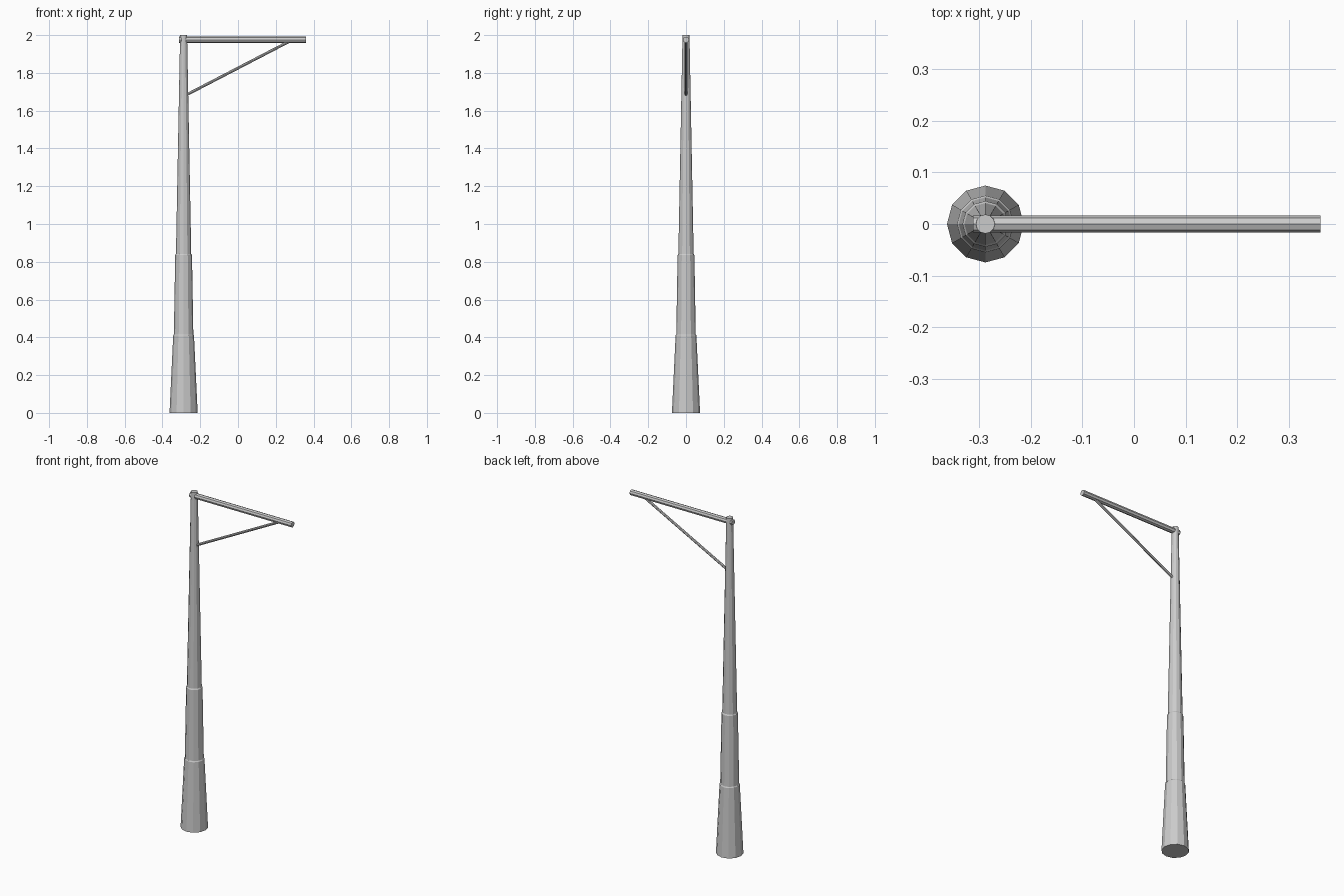
import bpy, bmesh, math
from mathutils import Vector

if "Cube" in bpy.data.objects:
    bpy.data.objects.remove(bpy.data.objects["Cube"])

POLE_X = -0.288


def make_object(name, bm):
    bmesh.ops.recalc_face_normals(bm, faces=bm.faces)
    mesh = bpy.data.meshes.new(name)
    bm.to_mesh(mesh)
    bm.free()
    obj = bpy.data.objects.new(name, mesh)
    bpy.context.collection.objects.link(obj)
    return obj


def lathe(name, profile, sides, x):
    """Stack rings of (radius, z) into a capped solid."""
    bm = bmesh.new()
    rings = [[bm.verts.new((x + r * math.cos(2 * math.pi * i / sides),
                            r * math.sin(2 * math.pi * i / sides), z))
              for i in range(sides)] for r, z in profile]
    for a, b in zip(rings, rings[1:]):
        for i in range(sides):
            j = (i + 1) % sides
            bm.faces.new((a[i], a[j], b[j], b[i]))
    bm.faces.new(rings[0])
    bm.faces.new(rings[-1])
    return make_object(name, bm)


def rod(name, start, end, radius, sides):
    """Straight capped cylinder between two points."""
    start, end = Vector(start), Vector(end)
    axis = end - start
    bm = bmesh.new()
    bmesh.ops.create_cone(bm, cap_ends=True, segments=sides, radius1=radius,
                          radius2=radius, depth=axis.length)
    obj = make_object(name, bm)
    obj.location = (start + end) / 2
    obj.rotation_euler = axis.to_track_quat('Z', 'Y').to_euler()
    return obj


# Tapered pole with two small sleeve steps
lathe("pole", [(0.0745, 0), (0.055, 0.41), (0.0515, 0.416),
               (0.0445, 0.835), (0.0405, 0.842), (0.0185, 2.0)], 12, POLE_X)

# Horizontal arm, its butt end poking out behind the pole
rod("arm", (-0.312, 0, 1.975), (0.361, 0, 1.975), 0.0165, 8)

# Thin diagonal brace under the arm
rod("brace", (-0.288, 0, 1.676), (0.278, 0, 1.97), 0.0075, 8)
